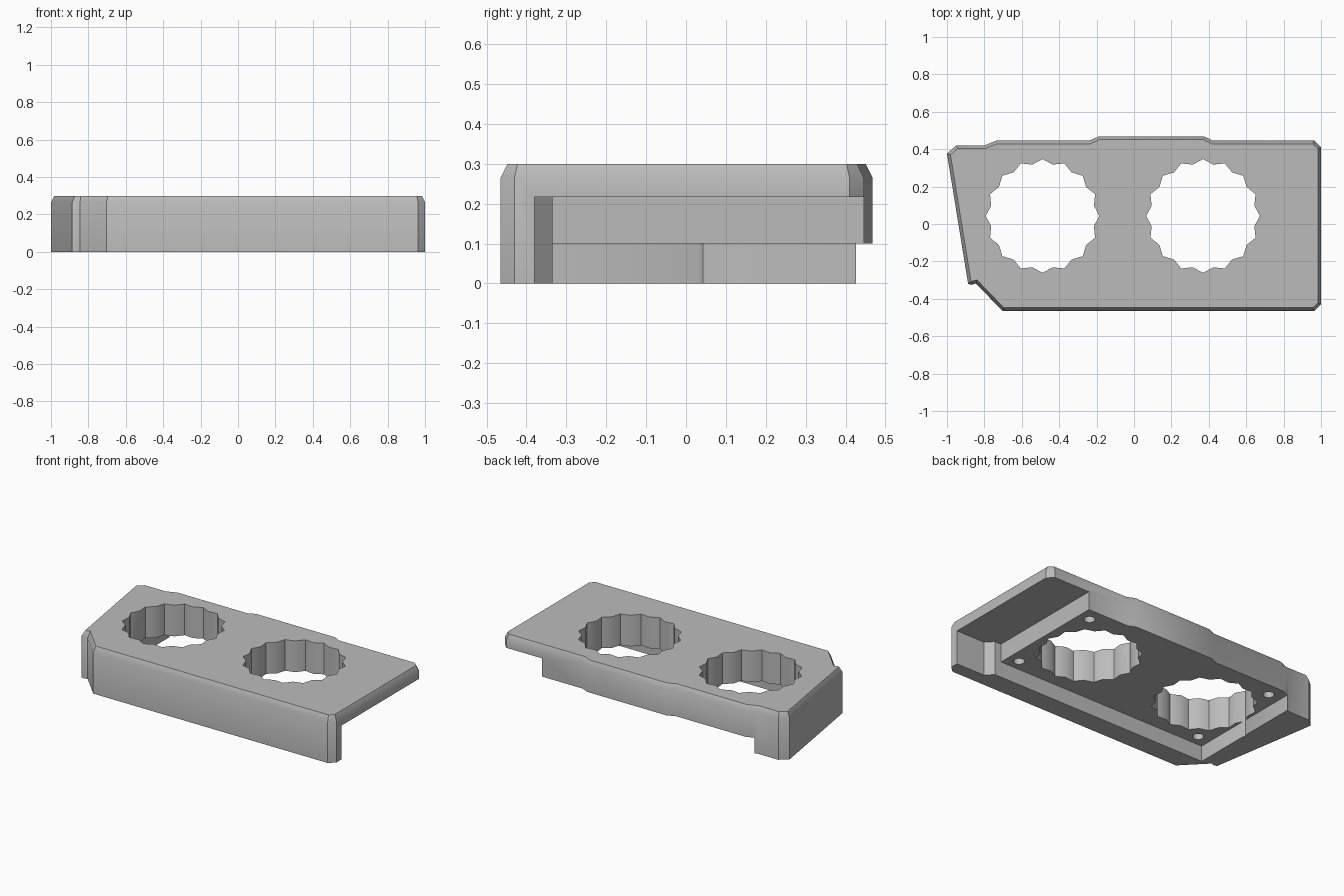
import bpy
import bmesh
import math
from mathutils import Vector

cube = bpy.data.objects.get("Cube")
if cube:
    bpy.data.objects.remove(cube, do_unlink=True)

HEIGHT = 0.30
BEVEL_WIDTH, BEVEL_HEIGHT = 0.0175, 0.035
HOLE_Y = 0.043

grey = bpy.data.materials.new("plain grey")
grey.use_nodes = True
colour = (0.5, 0.5, 0.5, 1.0)
grey.diffuse_color = colour
grey.node_tree.nodes["Principled BSDF"].inputs["Base Color"].default_value = colour


def inset(points, distance):
    """Move a counter-clockwise outline inward with mitred corners."""
    result = []
    for i, point in enumerate(points):
        p = Vector(point)
        before = (p - Vector(points[i - 1])).normalized()
        after = (Vector(points[(i + 1) % len(points)]) - p).normalized()
        n1, n2 = Vector((-before.y, before.x)), Vector((-after.y, after.x))
        result.append(p + (n1 + n2) * distance / (1 + n1.dot(n2)))
    return result


def loft(name, layers):
    """Closed solid from stacked outlines, given as (outline, height) pairs."""
    bm = bmesh.new()
    rings = [[bm.verts.new((p[0], p[1], z)) for p in outline] for outline, z in layers]
    bm.faces.new(rings[0][::-1])
    bm.faces.new(rings[-1])
    count = len(rings[0])
    for low, high in zip(rings, rings[1:]):
        for i in range(count):
            j = (i + 1) % count
            bm.faces.new((low[i], low[j], high[j], high[i]))
    bmesh.ops.recalc_face_normals(bm, faces=bm.faces)
    mesh = bpy.data.meshes.new(name)
    bm.to_mesh(mesh)
    bm.free()
    mesh.materials.append(grey)
    obj = bpy.data.objects.new(name, mesh)
    bpy.context.collection.objects.link(obj)
    return obj


def round_outline(x, y, radii, count):
    """Ring of points whose radius alternates through the given radii."""
    return [(x + radii[i % len(radii)] * math.cos(math.tau * i / count),
             y + radii[i % len(radii)] * math.sin(math.tau * i / count))
            for i in range(count)]


def cut(target, name, outline, low, high):
    cutter = loft(name, [(outline, low), (outline, high)])
    cutter.hide_render = True
    modifier = target.modifiers.new(name, "BOOLEAN")
    modifier.operation = "DIFFERENCE"
    modifier.solver = "EXACT"
    modifier.object = cutter
    bpy.context.view_layer.objects.active = target
    bpy.ops.object.modifier_apply(modifier=modifier.name)
    bpy.data.objects.remove(cutter, do_unlink=True)


# Housing body with a bevelled top rim
outline = [
    (-0.703, -0.465), (0.963, -0.465), (1.0, -0.43), (1.0, 0.41),
    (0.963, 0.446), (0.42, 0.446), (0.375, 0.468), (-0.19, 0.468),
    (-0.238, 0.446), (-0.735, 0.446), (-0.80, 0.42), (-0.95, 0.42),
    (-1.0, 0.377), (-0.887, -0.32), (-0.868, -0.325), (-0.845, -0.318),
]
body = loft("housing_body", [
    (outline, 0), (outline, HEIGHT - BEVEL_HEIGHT),
    (inset(outline, BEVEL_WIDTH), HEIGHT)])

# Overhang at the left end, stepping around the front wall
cut(body, "overhang_cutter", [
    (0.71, -0.335), (0.755, -0.335), (0.80, -0.38), (1.2, -0.38),
    (1.2, 0.6), (0.71, 0.6)], -0.1, 0.217)

# Shallow recess below, open to the back
cut(body, "recess_cutter", [
    (-0.785, -0.335), (0.73, -0.335), (0.73, 0.6), (-0.785, 0.6)], -0.1, 0.1)

# Two toothed through holes
for x in (-0.489, 0.369):
    cut(body, "hole_cutter", round_outline(x, HOLE_Y, (0.304, 0.28), 32), -0.2, 0.5)

# Blind screw holes in the recess corners
for x in (-0.70, 0.635):
    for y in (-0.265, 0.36):
        cut(body, "screw_cutter", round_outline(x, y, (0.033,), 12), 0.05, 0.2)

bpy.ops.object.select_all(action="DESELECT")
body.select_set(True)
bpy.context.view_layer.objects.active = body
bpy.ops.object.shade_smooth_by_angle(angle=math.radians(36))
